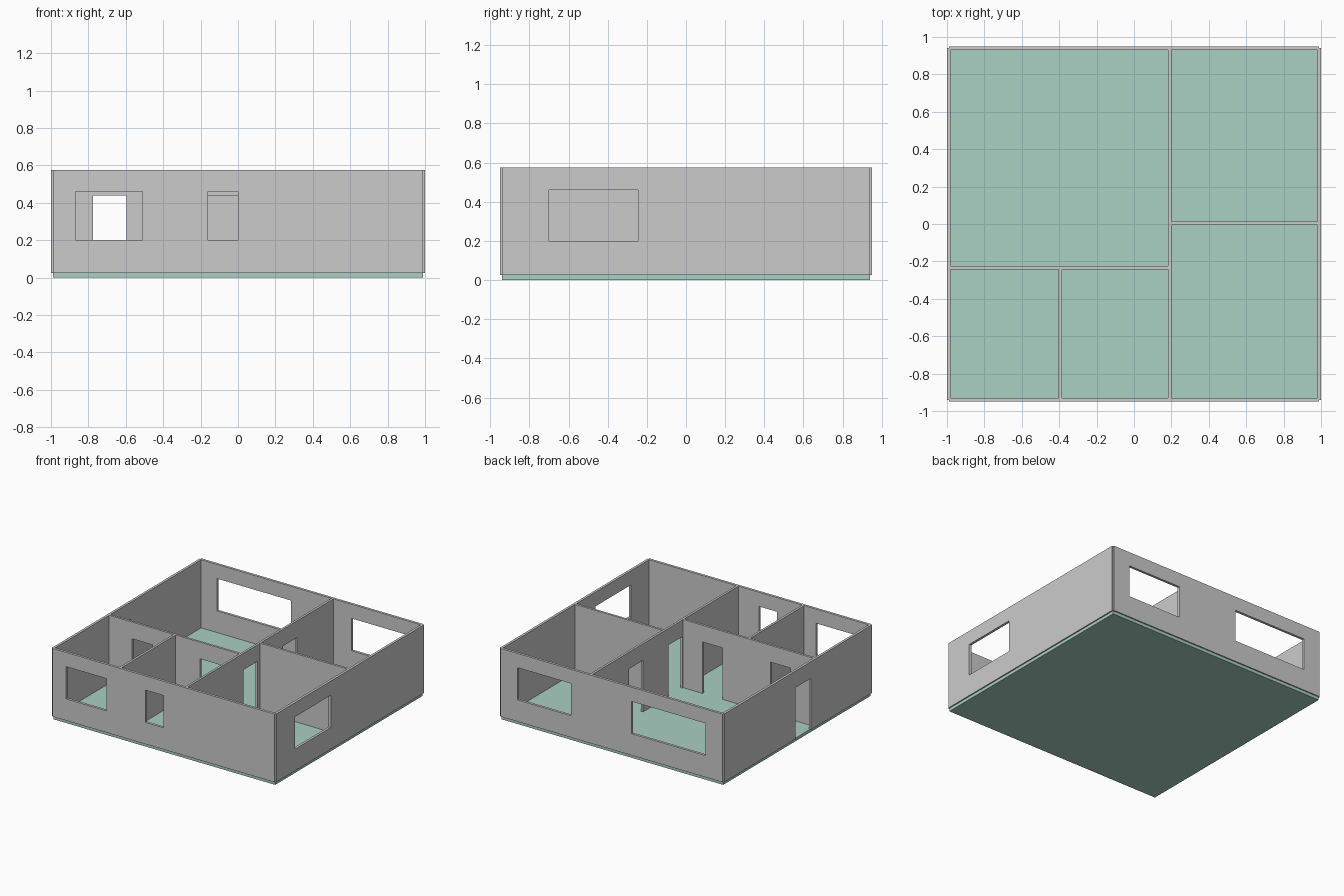
import bpy, bmesh
from mathutils import Matrix, Vector

if "Cube" in bpy.data.objects:
    bpy.data.objects.remove(bpy.data.objects["Cube"])

FLOOR, TOP = 0.025, 0.575      # walls stand on the slab
T = 0.02                       # wall thickness
SILL, HEAD, DOOR = 0.20, 0.46, 0.44


def box(name, lo, hi):
    lo, hi = Vector(lo), Vector(hi)
    bm = bmesh.new()
    bmesh.ops.create_cube(bm, size=1, matrix=Matrix.Translation((lo + hi) / 2)
                          @ Matrix.Diagonal((*(hi - lo), 1)))
    mesh = bpy.data.meshes.new(name)
    bm.to_mesh(mesh)
    bm.free()
    ob = bpy.data.objects.new(name, mesh)
    bpy.context.collection.objects.link(ob)
    return ob


def slab(name, axis, pos, a, b, z0, z1, t):
    """Upright box running along axis from a to b, centred on pos across it."""
    if axis == 'x':
        return box(name, (a, pos - t / 2, z0), (b, pos + t / 2, z1))
    return box(name, (pos - t / 2, a, z0), (pos + t / 2, b, z1))


def wall(name, axis, pos, a, b, windows=(), doors=(), t=T):
    ob = slab(name, axis, pos, a, b, FLOOR, TOP, t)
    holes = [(w, SILL, HEAD) for w in windows] + [(d, FLOOR - 0.05, DOOR) for d in doors]
    for (p, q), z0, z1 in holes:
        cutter = slab("opening_cutter", axis, pos, p, q, z0, z1, t * 3)
        cutter.hide_render = True
        mod = ob.modifiers.new("opening", 'BOOLEAN')
        mod.operation = 'DIFFERENCE'
        mod.solver = 'EXACT'
        mod.object = cutter
        bpy.context.view_layer.objects.active = ob
        bpy.ops.object.modifier_apply(modifier=mod.name)
        bpy.data.objects.remove(cutter)
    return ob


# Floor slab
floor = box("floor", (-0.99, -0.94, 0), (0.99, 0.94, FLOOR))
green = bpy.data.materials.new("floor_green")
green.diffuse_color = (0.40, 0.63, 0.55, 1)
green.use_nodes = True
green.node_tree.nodes["Principled BSDF"].inputs["Base Color"].default_value = green.diffuse_color
floor.data.materials.append(green)

# Outer walls, ending on each other's centre lines (notched corners)
wall("front_wall", 'x', -0.94, -0.99, 0.99, windows=[(-0.87, -0.51), (-0.16, 0.0)])
wall("back_wall", 'x', 0.94, -0.99, 0.99, windows=[(-0.84, -0.18), (0.36, 0.84)])
wall("right_wall", 'y', 0.99, -0.94, 0.94, windows=[(-0.70, -0.245)])
wall("left_wall", 'y', -0.99, -0.94, 0.94, doors=[(-0.165, 0.03)])

# Inner partition walls, butting against the faces they meet
P = 0.018
wall("main_partition", 'y', 0.192, -0.93, 0.93,
     doors=[(-0.218, -0.04), (0.285, 0.465)], t=P)
wall("cross_partition", 'x', -0.234, -0.98, 0.183,
     doors=[(-0.775, -0.595), (-0.17, 0.01)], t=P)
wall("front_partition", 'y', -0.395, -0.93, -0.243, t=P)
wall("right_partition", 'x', 0.004, 0.201, 0.98, t=P)
